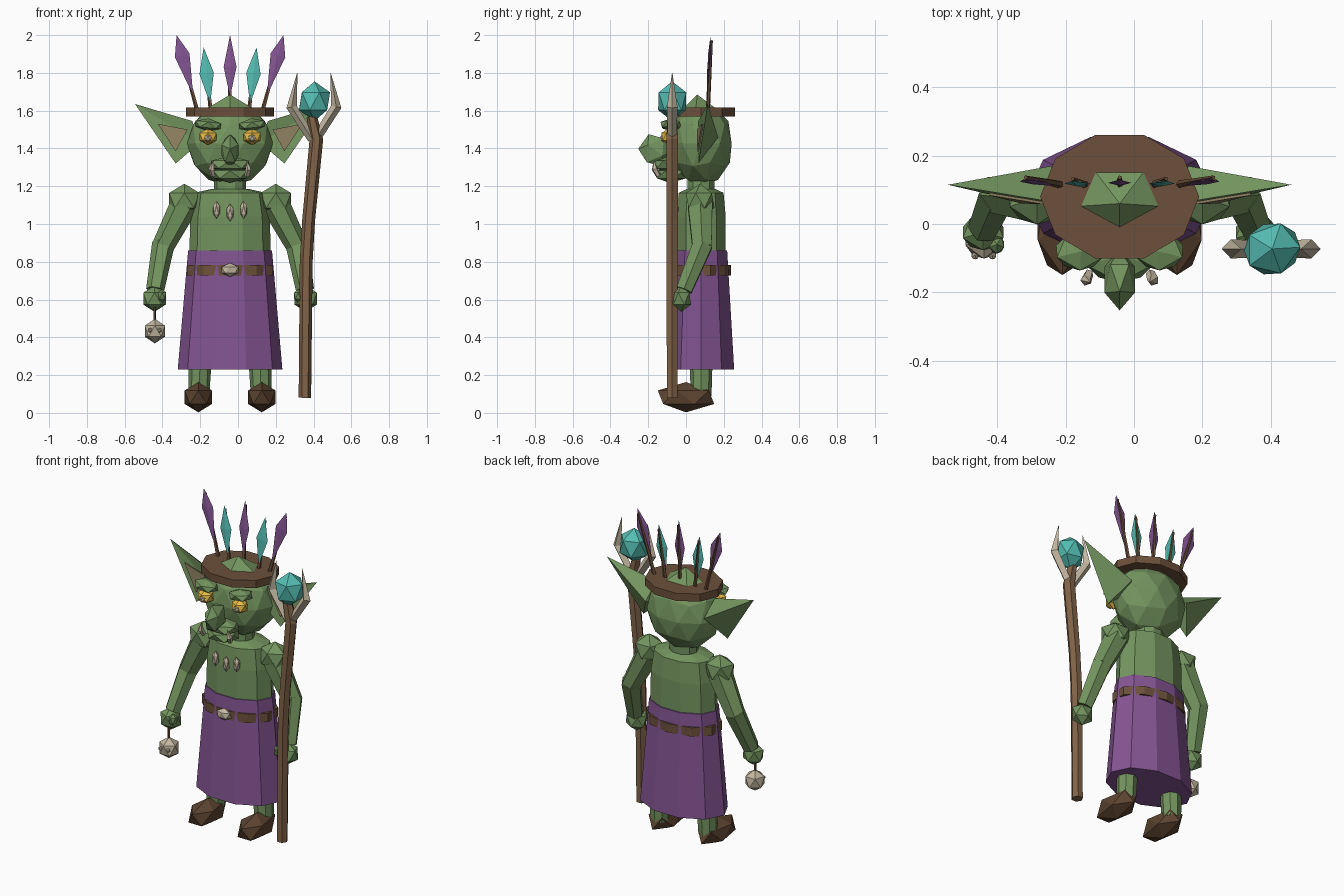
import bpy, bmesh, math
from mathutils import Vector, Matrix

if "Cube" in bpy.data.objects:
    bpy.data.objects.remove(bpy.data.objects["Cube"])

CX, CY = -0.042, 0.08   # body axis

def material(name, rgb):
    m = bpy.data.materials.new(name)
    m.diffuse_color = (*rgb, 1)
    m.use_nodes = True
    m.node_tree.nodes["Principled BSDF"].inputs["Base Color"].default_value = m.diffuse_color
    return m

GREEN = material("skin green", (0.175, 0.30, 0.115))
PURPLE = material("cloth purple", (0.23, 0.09, 0.29))
TEAL = material("teal", (0.09, 0.51, 0.45))
BROWN = material("leather brown", (0.15, 0.08, 0.043))
DARK = material("shoe brown", (0.11, 0.058, 0.03))
WOOD = material("staff wood", (0.22, 0.125, 0.065))
BONE = material("bone", (0.54, 0.47, 0.35))
YELLOW = material("eye yellow", (0.80, 0.50, 0.06))
KHAKI = material("inner ear", (0.28, 0.225, 0.12))

def finish(name, bm, mat):
    bmesh.ops.recalc_face_normals(bm, faces=bm.faces)
    me = bpy.data.meshes.new(name)
    bm.to_mesh(me)
    bm.free()
    me.materials.append(mat)
    ob = bpy.data.objects.new(name, me)
    bpy.context.collection.objects.link(ob)
    return ob

def ico(name, loc, size, mat, sub=1, rot=None):
    """Faceted ball, scaled, with one upper vertex facing forward."""
    bm = bmesh.new()
    bmesh.ops.create_icosphere(bm, subdivisions=sub, radius=1)
    m = Matrix.Diagonal((*size, 1)) @ Matrix.Rotation(-math.pi / 2, 4, 'Z')
    bm.transform(Matrix.Translation(loc) @ (rot or Matrix()) @ m)
    return finish(name, bm, mat)

def skin_rings(name, rings, mat):
    """Join rings of points and cap both ends."""
    bm = bmesh.new()
    vs = [[bm.verts.new(p) for p in r] for r in rings]
    n = len(vs[0])
    for a, b in zip(vs, vs[1:]):
        for i in range(n):
            j = (i + 1) % n
            bm.faces.new((a[i], a[j], b[j], b[i]))
    bm.faces.new(vs[0])
    bm.faces.new(vs[-1])
    return finish(name, bm, mat)

def stack(name, profile, mat, cx=CX, cy=CY, sides=10, turn=0.0):
    """Elliptical rings (z, rx, ry) stacked upward."""
    ang = [turn + 2 * math.pi * i / sides for i in range(sides)]
    return skin_rings(name, [[(cx + rx * math.cos(a), cy + ry * math.sin(a), z)
                              for a in ang] for z, rx, ry in profile], mat)

def tube(name, pts, radii, mat, sides=6):
    pts = [Vector(p) for p in pts]
    rings = []
    for i, (p, r) in enumerate(zip(pts, radii)):
        d = (pts[min(i + 1, len(pts) - 1)] - pts[max(i - 1, 0)]).normalized()
        u = d.cross(Vector((0, 1, 0))).normalized()
        v = d.cross(u)
        rings.append([p + r * (math.cos(a) * u + math.sin(a) * v)
                      for a in (2 * math.pi * k / sides for k in range(sides))])
    return skin_rings(name, rings, mat)

def solid(name, verts, faces, mat):
    bm = bmesh.new()
    vs = [bm.verts.new(v) for v in verts]
    for f in faces:
        bm.faces.new([vs[i] for i in f])
    return finish(name, bm, mat)

# Body and clothes
stack("torso", [(0.84, 0.216, 0.137), (1.04, 0.21, 0.137),
                (1.165, 0.19, 0.125), (1.185, 0.10, 0.08)], GREEN)
stack("neck", [(1.15, 0.085, 0.075), (1.26, 0.085, 0.075)], GREEN)
stack("skirt", [(0.23, 0.277, 0.184), (0.86, 0.222, 0.145)], PURPLE)
# Belt corners show between the skirt corners
stack("belt", [(0.728, 0.239, 0.158), (0.782, 0.237, 0.157)], BROWN, turn=math.pi / 10)
ico("buckle", (CX, -0.075, 0.757), (0.052, 0.03, 0.037), BONE)
for i in (-1, 0, 1):
    ico(f"necklace_tooth_{i + 2}", (CX + 0.072 * i, -0.056, 1.06 + 0.015 * abs(i)),
        (0.021, 0.02, 0.047), BONE)

# Head with a raised crown point, and headband
head = ico("head", (CX, CY, 1.425), (0.228, 0.17, 0.225), GREEN, sub=2)
top = max(head.data.vertices, key=lambda v: v.co.z)
top.co = (CX, 0.06, 1.685)
stack("headband", [(1.57, 0.233, 0.19), (1.617, 0.233, 0.19)], BROWN)

# Face centre
ico("nose", (CX, -0.163, 1.39), (0.052, 0.09, 0.092), GREEN,
    rot=Matrix.Rotation(math.radians(22), 4, 'X'))
ico("upper_lip", (CX, -0.095, 1.315), (0.118, 0.085, 0.045), GREEN)
ico("lower_lip", (CX, -0.085, 1.262), (0.105, 0.095, 0.045), GREEN)

def limb_x(s, dx):
    return CX + s * dx

# Paired parts
for s, side in ((-1, "left"), (1, "right")):
    X = lambda dx: limb_x(s, dx)
    ico(f"{side}_eye", (X(0.117), -0.09, 1.462), (0.053, 0.045, 0.045), YELLOW)
    ico(f"{side}_pupil", (X(0.117), -0.12, 1.455), (0.022, 0.018, 0.023), BONE)
    ico(f"{side}_brow", (X(0.117), -0.08, 1.525), (0.08, 0.062, 0.034), GREEN,
        rot=Matrix.Rotation(math.radians(-6 * s), 4, 'Y'))
    tube(f"{side}_tusk", [(X(0.09), -0.145, 1.255), (X(0.098), -0.165, 1.29),
                          (X(0.088), -0.17, 1.335)], (0.014, 0.017, 0.002), BONE, 5)
    # Ear with a flat front and ridged back
    solid(f"{side}_ear",
          [(X(0.503), 0.115, 1.635), (X(0.20), 0.065, 1.545), (X(0.16), 0.07, 1.43),
           (X(0.288), 0.065, 1.32), (X(0.20), 0.17, 1.46)],
          [(0, 1, 2), (0, 2, 3), (0, 4, 1), (0, 3, 4), (1, 4, 2), (2, 4, 3)], GREEN)
    inner = [(0.383, 0.088, 1.53), (0.225, 0.062, 1.5), (0.288, 0.064, 1.385)]
    solid(f"{side}_inner_ear",
          [(X(x), y - 0.004, z) for x, y, z in inner] +
          [(X(x), y + 0.004, z) for x, y, z in inner],
          [(0, 1, 2), (3, 4, 5), (0, 1, 4, 3), (1, 2, 5, 4), (2, 0, 3, 5)], KHAKI)
    # Arm
    ico(f"{side}_shoulder", (X(0.242), 0.075, 1.125), (0.095, 0.085, 0.088), GREEN)
    tube(f"{side}_upper_arm", [(X(0.243), 0.075, 1.10), (X(0.36), 0.085, 0.873)],
         (0.075, 0.058), GREEN)
    tube(f"{side}_forearm", [(X(0.353), 0.09, 0.895), (X(0.397), -0.01, 0.65)],
         (0.06, 0.048), GREEN)
    ico(f"{side}_hand", (X(0.40), -0.025, 0.605), (0.07, 0.058, 0.07), GREEN)
    ico(f"{side}_thumb", (X(0.36), -0.06, 0.62), (0.025, 0.03, 0.038), GREEN)
    # Leg and shoe
    tube(f"{side}_leg", [(X(0.165), CY, 0.09), (X(0.157), CY, 0.32)], (0.055, 0.062), GREEN, 8)
    ico(f"{side}_shoe", (X(0.168), 0, 0.083), (0.085, 0.167, 0.08), DARK)

# Feathers fanned across the headband
def feather(name, base, tip, start, wide, half, mat):
    b, t = Vector(base), Vector(tip)
    d = t - b
    w = Vector((d.z, 0, -d.x)).normalized() * half
    n = Vector((0, 0.008, 0))
    mid = b + d * wide
    solid(name + "_blade", [b + d * start, mid + w, t, mid - w, mid - n, mid + n],
          [(0, 1, 4), (1, 2, 4), (2, 3, 4), (3, 0, 4),
           (0, 1, 5), (1, 2, 5), (2, 3, 5), (3, 0, 5)], mat)
    back = Vector((0, 0.008, 0))
    tube(name + "_quill", [b + back, b + d * 0.93 + back], (0.012, 0.006), BROWN, 5)

feather("middle_feather", (CX, 0.107, 1.59), (CX, 0.13, 2.0), 0.2, 0.59, 0.034, PURPLE)
for s, side in ((-1, "left"), (1, "right")):
    feather(side + "_short_feather", (limb_x(s, 0.10), 0.107, 1.59),
            (limb_x(s, 0.14), 0.126, 1.935), 0.13, 0.6, 0.038, TEAL)
    feather(side + "_tall_feather", (limb_x(s, 0.17), 0.107, 1.59),
            (limb_x(s, 0.283), 0.13, 2.0), 0.22, 0.74, 0.04, PURPLE)

# Staff with gem and bone prongs
SY = -0.073
tube("staff", [(0.354, SY, 0.08), (0.361, SY, 0.8), (0.374, SY, 1.02),
               (0.415, SY, 1.45), (0.39, SY, 1.57)],
     (0.033, 0.034, 0.034, 0.036, 0.028), WOOD)
ico("staff_gem", (0.405, SY, 1.65), (0.093, 0.085, 0.105), TEAL,
    rot=Matrix.Rotation(math.radians(20), 4, 'Z'))
for s, side in ((-1, "left"), (1, "right")):
    tube(side + "_prong", [(0.402 + s * 0.01, SY, 1.45), (0.402 + s * 0.118, SY, 1.62),
                           (0.402 + s * 0.088, SY, 1.80)], (0.024, 0.028, 0.001), BONE, 4)

# Skull charm hanging from the left hand
tube("charm_string", [(-0.441, -0.045, 0.58), (-0.441, -0.045, 0.47)], (0.008, 0.008), BROWN, 5)
ico("skull_charm", (-0.44, -0.045, 0.433), (0.063, 0.063, 0.065), BONE)
for i, dx in enumerate((-0.025, 0.025)):
    ico(f"skull_eye_{i}", (-0.44 + dx, -0.092, 0.438), (0.013, 0.013, 0.013), BONE)
